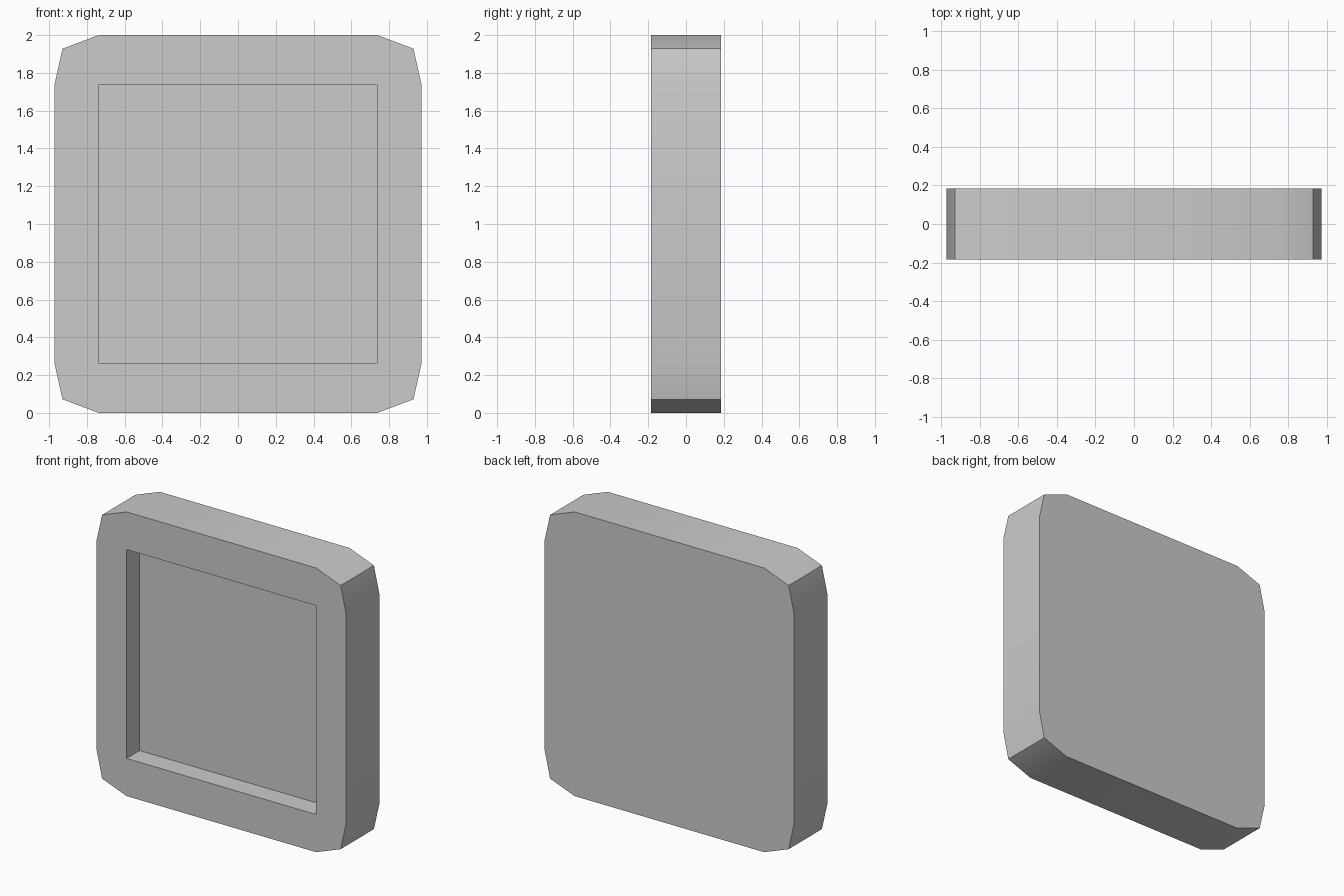
import bpy, bmesh, math

if "Cube" in bpy.data.objects:
    bpy.data.objects.remove(bpy.data.objects["Cube"])

FRONT, BACK, RECESS = -0.185, 0.185, -0.04
INNER_X, INNER_Z = 0.738, 0.735          # half size of the recess
OUTER_X, OUTER_Z = 0.972, 1.0            # half size of the plate
CHAMFER_X, CHAMFER_Z = 0.929, 0.928      # middle point of each corner

bm = bmesh.new()


def vert(x, y, z):
    return bm.verts.new((x, y, z + 1.0))


def ring(points, y):
    return [vert(x, y, z) for x, z in points]


def walls(a, b):
    for i in range(len(a)):
        j = (i + 1) % len(a)
        bm.faces.new((a[i], a[j], b[j], b[i]))


# Outline: one corner mirrored into four, kept in order around the plate
corner = [(OUTER_X, INNER_Z), (CHAMFER_X, CHAMFER_Z), (INNER_X, OUTER_Z)]
outline, square = [], []
for sx, sz in ((1, 1), (-1, 1), (-1, -1), (1, -1)):
    pts = corner if sx * sz > 0 else corner[::-1]
    outline += [(sx * x, sz * z) for x, z in pts]
    square.append((sx * INNER_X, sz * INNER_Z))

# Rim and flat back
front, back = ring(outline, FRONT), ring(outline, BACK)
walls(front, back)
bm.faces.new(back)

# Front border, recess walls and recess floor
lip, floor = ring(square, FRONT), ring(square, RECESS)
for k in range(4):
    n = (k + 1) % 4
    bm.faces.new((lip[k], *front[3 * k:3 * k + 3]))
    bm.faces.new((lip[k], front[3 * k + 2], front[3 * n], lip[n]))
walls(lip, floor)
bm.faces.new(floor)

bmesh.ops.recalc_face_normals(bm, faces=bm.faces)
mesh = bpy.data.meshes.new("recessed_plate")
bm.to_mesh(mesh)
bm.free()
plate = bpy.data.objects.new("recessed_plate", mesh)
bpy.context.collection.objects.link(plate)

# Soft shading around the rim, crisp corners elsewhere
bpy.context.view_layer.objects.active = plate
plate.select_set(True)
bpy.ops.object.shade_smooth_by_angle(angle=math.radians(30))
